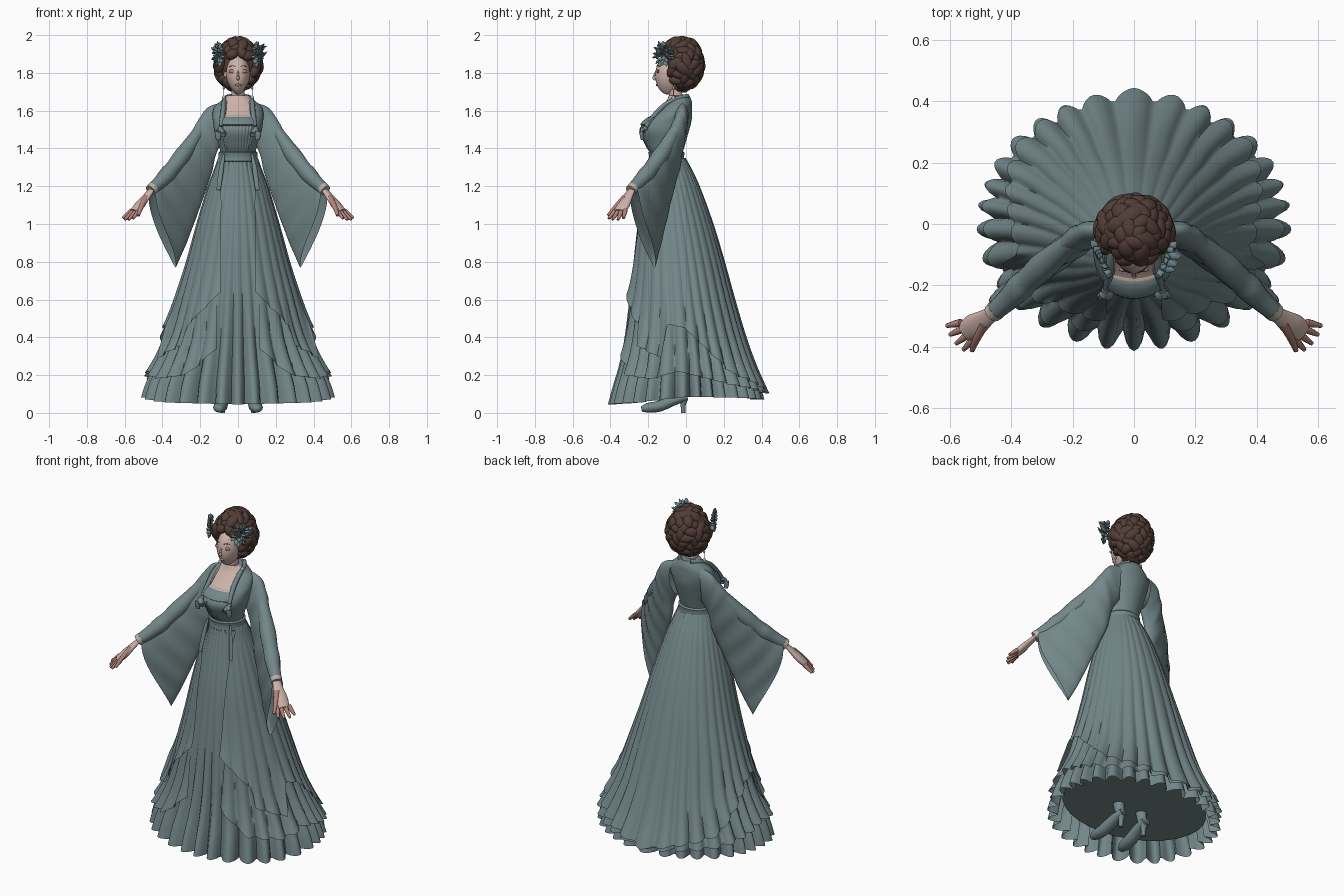
import bpy, bmesh, math, random
from math import sin, cos, pi, radians
from mathutils import Vector

random.seed(4)
cube = bpy.data.objects.get("Cube")
if cube:
    bpy.data.objects.remove(cube, do_unlink=True)


def material(name, color):
    mat = bpy.data.materials.new(name)
    mat.use_nodes = True
    mat.diffuse_color = (*color, 1)
    node = next(n for n in mat.node_tree.nodes if n.type == 'BSDF_PRINCIPLED')
    node.inputs["Base Color"].default_value = (*color, 1)
    node.inputs["Roughness"].default_value = 0.8
    return mat


TEAL = material("teal cloth", (0.172, 0.243, 0.252))
LEAF = material("blue teal leaf", (0.12, 0.20, 0.225))
HAIR = material("brown hair", (0.085, 0.047, 0.038))
SKIN = material("pale skin", (0.61, 0.45, 0.40))
PINK = material("rosy skin", (0.46, 0.23, 0.20))
BLUSH = material("rose blush", (0.50, 0.21, 0.19))
CREAM = material("cream trim", (0.50, 0.44, 0.40))


def build(name, bm, mats, angle=50):
    bmesh.ops.recalc_face_normals(bm, faces=bm.faces)
    mesh = bpy.data.meshes.new(name)
    bm.to_mesh(mesh)
    bm.free()
    for mat in mats:
        mesh.materials.append(mat)
    for face in mesh.polygons:
        face.use_smooth = True
    mesh.set_sharp_from_angle(angle=radians(angle))
    obj = bpy.data.objects.new(name, mesh)
    bpy.context.collection.objects.link(obj)
    return obj


def loft(name, rings, mat, closed=True, caps=False, angle=50):
    bm = bmesh.new()
    rows = [[bm.verts.new(p) for p in ring] for ring in rings]
    for low, high in zip(rows, rows[1:]):
        for i in range(len(low) if closed else len(low) - 1):
            j = (i + 1) % len(low)
            bm.faces.new((low[i], low[j], high[j], high[i]))
    if caps:
        bm.faces.new(rows[0])
        bm.faces.new(rows[-1])
    return build(name, bm, [mat], angle)


def spline(points, steps=5):
    """Smooth curve through vectors of any size."""
    pts = [Vector(p) for p in points]
    out = []
    for i in range(len(pts) - 1):
        b, c = pts[i], pts[i + 1]
        a, d = pts[max(i - 1, 0)], pts[min(i + 2, len(pts) - 1)]
        for k in range(steps):
            t = k / steps
            out.append(b + (c - a) * (t / 2) + (a * 2 - b * 5 + c * 4 - d) * (t * t / 2)
                       + (b * 3 - a - c * 3 + d) * (t ** 3 / 2))
    return out + [pts[-1]]


def tube(name, points, radii, mat, flat=1.0, sides=10):
    """Sweep an oval along a path; flat squeezes it upright."""
    path = spline([(*p, r) for p, r in zip(points, radii)], 4)
    rings = []
    for i, p in enumerate(path):
        way = (path[min(i + 1, len(path) - 1)] - path[max(i - 1, 0)]).xyz.normalized()
        side = way.cross(Vector((0, 0, 1)) if abs(way.z) < 0.95 else Vector((0, 1, 0))).normalized()
        up = side.cross(way)
        rings.append([p.xyz + (side * cos(a) + up * sin(a) * flat) * p.w
                      for a in (2 * pi * k / sides for k in range(sides))])
    return loft(name, rings, mat, caps=True, angle=70)


def ball(name, loc, size, mat, warp=None):
    bm = bmesh.new()
    bmesh.ops.create_uvsphere(bm, u_segments=24, v_segments=16, radius=1)
    for v in bm.verts:
        if warp:
            warp(v.co)
        v.co = Vector(loc) + Vector(a * b for a, b in zip(v.co, size))
    return build(name, bm, [mat])


def lookup(table, x):
    for a, b in zip(table, table[1:]):
        if x <= b[0]:
            t = max(0, (x - a[0]) / (b[0] - a[0]))
            return Vector(a).lerp(Vector(b), t)
    return Vector(table[-1])


# Profiles: height, half width, front y, back y
SKIRT = spline([(0.04, .525, -.415, .425), (.15, .493, -.385, .39), (.25, .445, -.355, .355),
                (.4, .382, -.325, .307), (.6, .325, -.3, .25), (.8, .265, -.278, .195),
                (1, .21, -.255, .135), (1.2, .15, -.22, .062), (1.29, .116, -.203, .02),
                (1.36, .092, -.19, -.018)])
TORSO = spline([(1.3, .098, -.195, -.01), (1.36, .092, -.185, -.02), (1.42, .102, -.21, -.005),
                (1.49, .125, -.24, .015), (1.54, .132, -.22, .028), (1.58, .135, -.17, .032),
                (1.62, .125, -.13, .032), (1.65, .092, -.105, .03), (1.68, .058, -.09, .018)])


def around(profile, z, phi, off=0.0):
    """Point on a body profile; phi runs from the front around +x."""
    _, rx, front, back = lookup(profile, z)
    return Vector(((rx + off) * sin(phi), (front + back) / 2 - ((back - front) / 2 + off) * cos(phi), z))


def cloth(name, hem, off, opening=None, depth=0.08, flare=0.0, lobes=30):
    """Fluted skirt layer whose hem height is looked up by angle in degrees."""
    cols, rows, rings = lobes * 8, 28, []
    start = hem[0][0]
    for r in range(rows + 1):
        t = r / rows
        ring = []
        for c in range(cols + (1 if opening else 0)):
            phi = radians(start) + c / cols * (2 * pi - 2 * radians(start))
            turn = math.degrees(min(phi, 2 * pi - phi))
            z = 1.35 + (lookup(hem, turn)[1] - 1.35) * t
            if opening:
                edge = math.asin(min(0.9, opening / lookup(SKIRT, z)[1]))
                phi = edge + c / cols * (2 * pi - 2 * edge)
            drop = (1.35 - z) / 1.3
            fold = 1 - abs(cos(phi * lobes / 2 + .5 * sin(phi * 3) + .3 * sin(phi * 7))) ** 0.7
            swell = off + flare * t ** 8 - (0.005 + depth * drop ** 3) * fold
            ring.append(around(SKIRT, z, phi, swell))
        rings.append(ring)
    return loft(name, rings, TEAL, closed=not opening, angle=75)


# Skirt layers, with a shallow lining closing the underside
cloth("pleated_skirt", [(0, .045), (50, .055), (90, .085), (140, .08), (180, .07)], 0)
cloth("middle_ruffle", [(25, .34), (45, .2), (70, .18), (90, .22), (130, .15), (180, .1)], .005, .11, .065, .025)
cloth("open_overskirt", [(15, .64), (45, .46), (46, .36), (72, .29), (76, .47), (92, .45), (130, .21),
                         (180, .1)], .011, .085, .05, .026)
loft("skirt_lining", [[Vector((p.x * f, p.y * f, .15 + .05 * (1 - f * f))) for p in
                       (around(SKIRT, .15, 2 * pi * k / 48, -.06) for k in range(48))]
                      for f in (1, .8, .6, .4, .2)], TEAL, caps=True)

# Torso with a square neckline
torso = loft("bodice", [[around(TORSO, p[0], 2 * pi * k / 64) for k in range(64)] for p in TORSO],
             TEAL, caps=True)
torso.data.materials.append(SKIN)
for face in torso.data.polygons:
    c = face.center
    if abs(c.x) < .066 and c.z > 1.56 and c.y < -.06:
        face.material_index = 1


def band(name, low, high, reach, off, ripple=0.0, mat=TEAL):
    count = 96
    rings = []
    for s in range(9):
        z = low + (high - low) * s / 8
        puff = off * min(1, 4 * sin(pi * s / 8))
        rings.append([around(TORSO, z, reach * (2 * k / count - 1), puff + ripple * sin(k * .7))
                      for k in range(count + 1)])
    return loft(name, rings, mat, closed=False)


band("waist_sash", 1.325, 1.385, pi, .01)
band("gathered_bust", 1.385, 1.525, 0.75, .005, .0015)
band("neckline_band", 1.52, 1.57, 0.75, .013)
band("neckline_trim", 1.566, 1.574, 0.5, .009, 0, CREAM)

# Head and face


def jaw(co):
    t = max(0, -co.z)
    co.x *= 1 - .42 * t * t
    co.y = co.y * (1 - .5 * t) if co.y > 0 else co.y - .1 * t * t


tube("neck", [(0, -.04, 1.6), (0, -.05, 1.66), (0, -.066, 1.74)], [.05, .036, .036], SKIN, 1, 20)
ball("head", (0, -.08, 1.79), (.064, .083, .106), SKIN, jaw)
tube("nose", [(0, -.156, 1.815), (0, -.168, 1.785), (0, -.17, 1.771), (0, -.157, 1.764)],
     [.004, .006, .008, .005], SKIN)
ball("lips", (0, -.153, 1.736), (.015, .007, .007), BLUSH)

for s, tag in ((1, "left"), (-1, "right")):
    # Facial details and earrings
    ball(tag + "_eyelid", (s * .029, -.149, 1.808), (.02, .007, .01), BLUSH)
    tube(tag + "_eyebrow", [(s * .013, -.157, 1.834), (s * .03, -.151, 1.838), (s * .046, -.136, 1.832)],
         [.0008, .002, .0008], HAIR)
    ball(tag + "_ear", (s * .066, -.066, 1.785), (.01, .018, .028), SKIN)
    tube(tag + "_earring_chain", [(s * .075, -.066, 1.755), (s * .075, -.066, 1.67)], [.002, .002], CREAM)
    for z, r in ((1.72, .006), (1.665, .01)):
        ball(tag + "_earring_bead", (s * .075, -.066, z), (r, r, r * 1.5), CREAM)

    # Robe lapel with cream lining, chest bow and sash ribbon
    lapel = [(s * .035, .01, 1.678), (s * .064, -.035, 1.668), (s * .076, -.1, 1.64),
             (s * .08, -.16, 1.585), (s * .09, -.212, 1.515)]
    tube(tag + "_lapel", lapel, [.011, .012, .012, .013, .011], TEAL)
    tube(tag + "_collar_lining", [(x - s * .012, y, z) for x, y, z in lapel[:4]], [.005] * 4, CREAM)
    ball(tag + "_bow_knot", (s * .092, -.216, 1.505), (.014, .012, .012), TEAL)
    for dx, low in ((.012, 1.445), (-.012, 1.465)):
        tube(tag + "_bow_tail", [(s * .092, -.222, 1.51), (s * (.092 + dx), -.235, 1.485),
             (s * (.092 + dx), -.232, low)], [.007, .018, .012], TEAL, .6)
    tube(tag + "_sash_ribbon", [(s * .075, -.18, 1.37), (s * .09, -.198, 1.28), (s * .103, -.215, 1.18)],
         [.006, .013, .011], TEAL, .4)

    # Wide hanging sleeve: top edge and bottom edge joined by thin ovals
    top = spline([(.07, -.02, 1.645), (.15, -.025, 1.622), (.2, -.05, 1.56), (.265, -.1, 1.45),
                  (.335, -.16, 1.35), (.395, -.22, 1.265), (.455, -.275, 1.205)], 6)
    low = spline([(.08, -.03, 1.44), (.12, -.04, 1.37), (.145, -.05, 1.26), (.185, -.08, 1.14),
                  (.235, -.11, 1), (.285, -.14, .87), (.33, -.165, .77)], 6)
    rings = []
    for i, (a, b) in enumerate(zip(top, low)):
        t, ring = i / (len(top) - 1), []
        for k in range(32):
            ang = 2 * pi * k / 32
            v = (1 - cos(ang)) / 2
            crease = 0.004 * sin(i * 1.1 + v * 8) * min(1, 3 * t)
            wide = (0.056 - .012 * t) * (1 - .35 * v) + crease
            p = a.lerp(b, v) + Vector((.62, .78, 0)) * wide * sin(ang)
            p += Vector((.75, -.55, .1)) * .065 * sin(pi * v) * (1 - v) * t * t
            ring.append((s * p.x, p.y, p.z))
        rings.append(ring)
    loft(tag + "_sleeve", rings, TEAL, angle=80)

    # Forearm with wrinkled cloth, cuff and hand
    tube(tag + "_forearm", [(s * .2, -.055, 1.5), (s * .26, -.105, 1.41), (s * .3, -.14, 1.355),
         (s * .345, -.182, 1.297), (s * .375, -.21, 1.262), (s * .41, -.245, 1.225),
         (s * .458, -.288, 1.182)], [.03, .04, .045, .041, .044, .037, .03], TEAL, 1, 16)
    tube(tag + "_cuff", [(s * .448, -.279, 1.191), (s * .463, -.292, 1.177)], [.033, .031], CREAM)
    tube(tag + "_palm", [(s * .455, -.285, 1.185), (s * .485, -.308, 1.145), (s * .52, -.332, 1.1),
         (s * .55, -.352, 1.065)], [.022, .03, .04, .034], SKIN, .5, 14)
    for spread, reach in ((.034, .05), (.012, .06), (-.011, .06), (-.032, .052)):
        base = Vector((.542 + .62 * spread, -.348 + .78 * spread, 1.072))
        way = Vector((.72 + spread * 4, -.42 + spread * 7, -.75))
        pts = [base + way * reach * f for f in (0, .55, 1.1)]
        tube(tag + "_finger", [(s * p.x, p.y, p.z) for p in pts], [.013, .011, .007], PINK)
    tube(tag + "_thumb", [(s * .487, -.325, 1.14), (s * .512, -.372, 1.09), (s * .528, -.412, 1.045)],
         [.016, .013, .008], PINK)

    # Ankles and heeled shoes
    tube(tag + "_ankle", [(s * .08, -.02, .08), (s * .08, -.03, .13), (s * .08, -.04, .21)],
         [.026, .03, .04], TEAL)
    tube(tag + "_shoe", [(s * .1, -.235, .02), (s * .098, -.2, .027), (s * .092, -.14, .036),
         (s * .085, -.06, .068), (s * .08, .005, .085)], [.018, .033, .037, .034, .026], TEAL, .8, 14)
    tube(tag + "_shoe_heel", [(s * .08, -.01, .08), (s * .08, -.015, .04), (s * .08, -.015, 0)],
         [.024, .014, .012], TEAL)

    # Leaf spray lying against the hair
    for i in range(30):
        ang = i * 2.4
        reach = .042 * math.sqrt(i / 30)
        root = Vector((s * (.1 + .5 * reach * cos(ang)), -.118 + reach * cos(ang), 1.9 + reach * sin(ang)))
        out = Vector((s * (.3 + .3 * cos(ang)), .8 * cos(ang), .85 * sin(ang)))
        size = random.uniform(.022, .034)
        if s > 0 and i % 6 == 0:
            out, size = Vector((.8, -.2, random.uniform(0, .9))), .045
        tube(tag + "_hair_leaf", [root, root + out * size * .6, root + out * size * 1.2],
             [.005, .013, .002], TEAL if i % 3 else LEAF, .6, 6)

# Hair: a core covered in broad overlapping locks
ball("hair_core", (0, -.012, 1.85), (.11, .094, .128), HAIR)
bm = bmesh.new()
total = 96
for i in range(total):
    h = 1 - 2 * (i + .5) / total
    ring, turn = math.sqrt(1 - h * h), i * 2.39996
    out = Vector((ring * cos(turn), ring * sin(turn), h))
    p = Vector((.109 * out.x * (1 - .2 * max(0, h)), -.025 + .102 * out.y, 1.847 + .127 * out.z))
    if (p.y < -.07 and p.z < 1.888 and abs(p.x) < .085) or p.z < 1.735 and p.y < -.06:
        continue
    made = bmesh.ops.create_icosphere(bm, subdivisions=3, radius=random.uniform(.024, .032))
    along = out.orthogonal().normalized()
    along = along * cos(i) + out.cross(along) * sin(i)
    stretch = random.uniform(.3, .8)
    for v in made["verts"]:
        flat = v.co - out * v.co.dot(out) * .1
        v.co = p + flat + along * v.co.dot(along) * stretch
build("hair_locks", bm, [HAIR])
